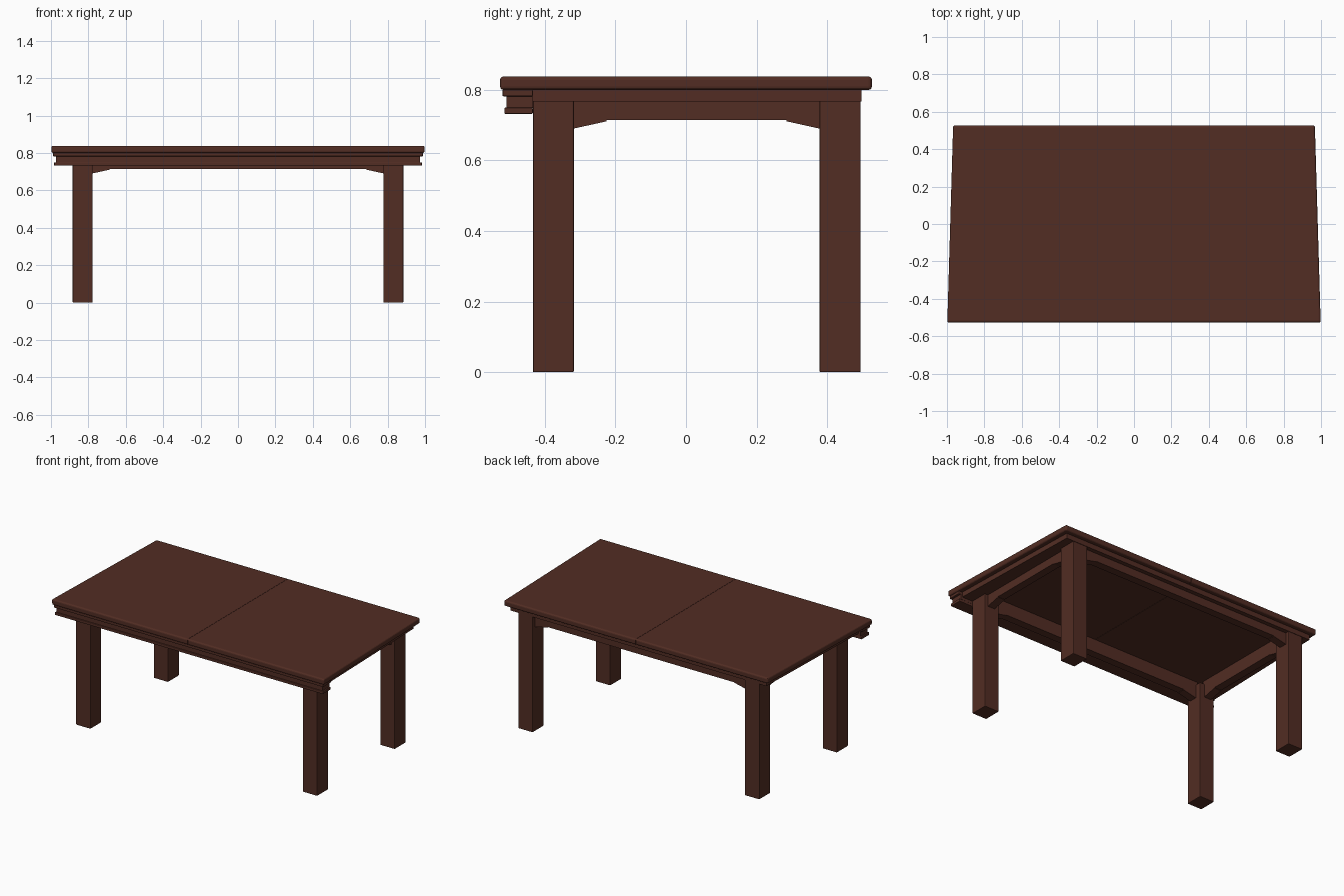
import bpy, bmesh

if "Cube" in bpy.data.objects:
    bpy.data.objects.remove(bpy.data.objects["Cube"])

wood = bpy.data.materials.new("dark_brown_wood")
wood.diffuse_color = (0.085, 0.026, 0.017, 1)
wood.use_nodes = True
wood.node_tree.nodes["Principled BSDF"].inputs["Base Color"].default_value = wood.diffuse_color


def prism(name, pts, lo, hi, axis="z", bevel=0.0, segs=2, skip_seam=False):
    """Extrude a 2D outline along an axis (z: xy, y: xz, x: yz), optionally rounding edges."""
    place = {"z": lambda a, b, c: (a, b, c),
             "y": lambda a, b, c: (a, c, b),
             "x": lambda a, b, c: (c, a, b)}[axis]
    bm = bmesh.new()
    low = [bm.verts.new(place(a, b, lo)) for a, b in pts]
    high = [bm.verts.new(place(a, b, hi)) for a, b in pts]
    bm.faces.new(low)
    bm.faces.new(high)
    n = len(pts)
    for i in range(n):
        j = (i + 1) % n
        bm.faces.new((low[i], low[j], high[j], high[i]))
    bmesh.ops.recalc_face_normals(bm, faces=bm.faces)
    if bevel:
        edges = [e for e in bm.edges
                 if not (skip_seam and all(abs(v.co.x) < 0.01 for v in e.verts))]
        bmesh.ops.bevel(bm, geom=edges, offset=bevel, segments=segs,
                        profile=0.5, affect="EDGES", clamp_overlap=True)
    me = bpy.data.meshes.new(name)
    bm.to_mesh(me)
    bm.free()
    me.materials.append(wood)
    ob = bpy.data.objects.new(name, me)
    bpy.context.collection.objects.link(ob)
    return ob


def box(name, x0, x1, y0, y1, z0, z1, bevel=0.0):
    return prism(name, [(x0, y0), (x1, y0), (x1, y1), (x0, y1)], z0, z1, "z", bevel)


for s, side in ((-1, "left"), (1, "right")):
    # tapered table top, one leaf each side of the centre seam
    prism(side + "_top_leaf",
          [(s * 0.0008, -0.527), (s * 0.998, -0.527), (s * 0.967, 0.527), (s * 0.0008, 0.527)],
          0.80, 0.838, "z", 0.01, 3, True)

    # stepped strip under the sides and back of the top
    prism(side + "_under_strip",
          [(s * 0.83, -0.436), (s * 0.962, -0.436), (s * 0.937, 0.498), (s * 0.83, 0.498)],
          0.767, 0.801)
    a, b = sorted((s * 0.0008, s * 0.83))
    box(side + "_back_strip", a, b, 0.44, 0.498, 0.767, 0.801)

    # legs
    a, b = sorted((s * 0.778, s * 0.884))
    box(side + "_front_leg", a, b, -0.434, -0.318, 0, 0.78, 0.004)
    box(side + "_back_leg", a, b, 0.378, 0.495, 0, 0.78, 0.004)

    # side apron
    a, b = sorted((s * 0.81, s * 0.862))
    box(side + "_apron", a, b, -0.33, 0.39, 0.714, 0.801)

    # wedge brackets beneath the side apron
    for y, d, end in ((-0.32, 1, "front"), (0.38, -1, "back")):
        prism(f"{side}_{end}_side_bracket",
              [(y, 0.69), (y + d * 0.095, 0.711), (y + d * 0.095, 0.716), (y, 0.716)],
              a, b, "x")

    # wedge brackets beneath the long aprons
    for y0, y1, end in ((-0.41, -0.358), (0.418, 0.47)) and \
            ((-0.41, -0.358, "front"), (0.418, 0.47, "back")):
        x = s * 0.78
        prism(f"{side}_{end}_long_bracket",
              [(x, 0.69), (x - s * 0.095, 0.711), (x - s * 0.095, 0.716), (x, 0.716)],
              y0, y1, "y")

# long aprons
box("front_apron", -0.79, 0.79, -0.41, -0.358, 0.714, 0.801)
box("back_apron", -0.79, 0.79, 0.418, 0.47, 0.714, 0.801)

# front moulding: two lips with a recessed band
for name, hx, y0, z0, z1 in (("lower", 0.983, -0.515, 0.732, 0.750),
                             ("middle", 0.974, -0.508, 0.749, 0.783),
                             ("upper", 0.988, -0.520, 0.782, 0.801)):
    box(name + "_front_moulding", -hx, hx, y0, -0.434, z0, z1,
        0.0 if name == "middle" else 0.003)
